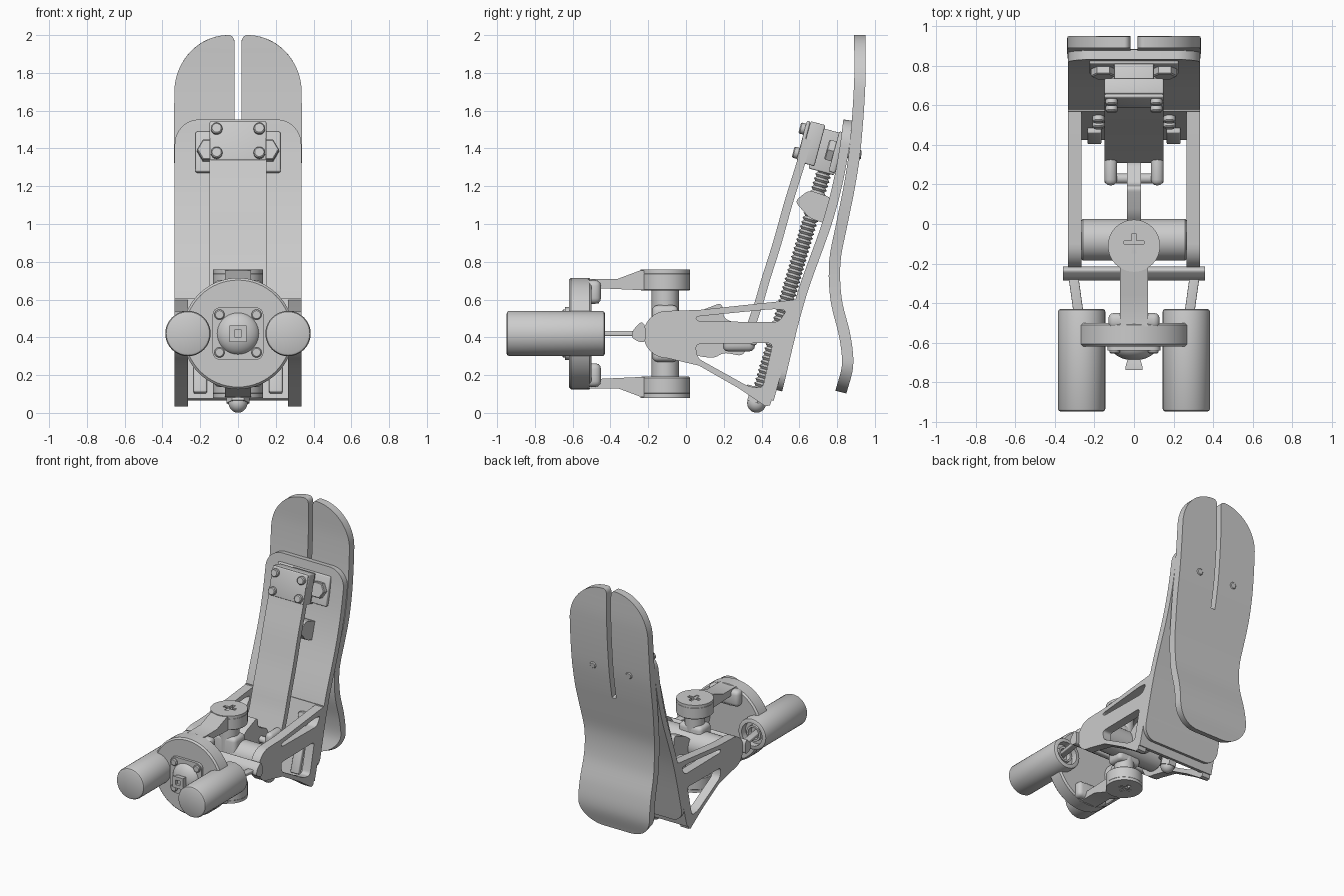
import bpy, bmesh
from math import sin, cos, pi, sqrt, radians
from mathutils import Vector, Matrix

if "Cube" in bpy.data.objects:
    bpy.data.objects.remove(bpy.data.objects["Cube"])

ZC = 0.42  # height of the joint centre


def new_obj(name, bm):
    bmesh.ops.recalc_face_normals(bm, faces=bm.faces)
    me = bpy.data.meshes.new(name)
    bm.to_mesh(me)
    bm.free()
    ob = bpy.data.objects.new(name, me)
    bpy.context.collection.objects.link(ob)
    return ob


def bevel(ob, w, seg=3):
    m = ob.modifiers.new("bevel", 'BEVEL')
    m.width, m.segments, m.limit_method = w, seg, 'ANGLE'
    m.angle_limit = radians(40)
    return ob


def box(name, c, size, rx=0.0, bv=0.008):
    bm = bmesh.new()
    bmesh.ops.create_cube(bm, size=1)
    bm.transform(Matrix.Translation(c) @ Matrix.Rotation(radians(rx), 4, 'X') @ Matrix.Diagonal((*size, 1)))
    return bevel(new_obj(name, bm), bv)


def lathe(name, origin, axis, prof, n=32, rot=0.0):
    """Turned part: prof is a list of (radius, distance along axis)."""
    bm = bmesh.new()
    rings = [[bm.verts.new((r * cos(rot + 2 * pi * i / n), r * sin(rot + 2 * pi * i / n), h))
              for i in range(n)] for r, h in prof]
    for a, b in zip(rings, rings[1:]):
        for i in range(n):
            j = (i + 1) % n
            bm.faces.new((a[i], a[j], b[j], b[i]))
    bmesh.ops.remove_doubles(bm, verts=bm.verts, dist=1e-5)
    q = Vector(axis).normalized().to_track_quat('Z', 'Y').to_matrix().to_4x4()
    bm.transform(Matrix.Translation(origin) @ q)
    return new_obj(name, bm)


def rod(name, p0, p1, r, c=0.006, n=32, rot=0.0):
    d = Vector(p1) - Vector(p0)
    L = d.length
    return lathe(name, p0, d, [(0, 0), (r - c, 0), (r, c), (r, L - c), (r - c, L), (0, L)], n, rot)


def rounded(pts, r, seg=6):
    """Round every corner of a 2D polygon."""
    out = []
    for i, p in enumerate(pts):
        p, a, b = Vector(p), Vector(pts[i - 1]), Vector(pts[(i + 1) % len(pts)])
        s = p + (a - p).normalized() * min(r, (a - p).length * .45)
        e = p + (b - p).normalized() * min(r, (b - p).length * .45)
        for k in range(seg + 1):
            t = k / seg
            out.append(s * (1 - t) ** 2 + p * 2 * t * (1 - t) + e * t * t)
    return out


def plate(name, loops, plane, lo, hi):
    """Extruded outline with holes; plane 'yz' runs along x, 'xy' along z, 'xz' along -y."""
    cu = bpy.data.curves.new(name, 'CURVE')
    cu.dimensions, cu.fill_mode, cu.extrude = '2D', 'BOTH', (hi - lo) / 2
    for lp in loops:
        sp = cu.splines.new('POLY')
        sp.points.add(len(lp) - 1)
        for q, p in zip(sp.points, lp):
            q.co = (p[0], p[1], 0, 1)
        sp.use_cyclic_u = True
    ob = bpy.data.objects.new(name, cu)
    bpy.context.collection.objects.link(ob)
    cols = {'yz': ((0, 1, 0), (0, 0, 1), (1, 0, 0)), 'xy': ((1, 0, 0), (0, 1, 0), (0, 0, 1)),
            'xz': ((1, 0, 0), (0, 0, 1), (0, -1, 0))}[plane]
    m = Matrix(cols).transposed().to_4x4()
    ob.matrix_world = Matrix.Translation(Vector(cols[2]) * (lo + hi) / 2) @ m
    return ob


def interp(pts, z):
    """Smooth value through (z, value) points."""
    n = len(pts)
    i = max(k for k in range(n - 1) if k == 0 or pts[k][0] <= z)
    def slope(k):
        a, b = pts[max(k - 1, 0)], pts[min(k + 1, n - 1)]
        return (b[1] - a[1]) / (b[0] - a[0])
    (z0, v0), (z1, v1) = pts[i], pts[i + 1]
    h = z1 - z0
    t = (z - z0) / h
    return (v0 * (1 + 2 * t) * (1 - t) ** 2 + slope(i) * h * t * (1 - t) ** 2
            + v1 * t * t * (3 - 2 * t) + slope(i + 1) * h * t * t * (t - 1))


def sheet(name, path, width, thick, top, bot, slot=None, n=70):
    """Curved plate: path (z, y), width (z, half width), elliptical corners (rx, rz)."""
    z0, z1 = path[0][0], path[-1][0]
    bm, rows = bmesh.new(), []
    for i in range(n + 1):
        z = (z0 + z1) / 2 - (z1 - z0) / 2 * cos(pi * i / n)
        w = interp(width, z)
        for (rx, rz), d in ((top, z - z1), (bot, z0 - z)):
            if rz and d + rz > 0:
                w -= rx * (1 - sqrt(max(0, 1 - ((d + rz) / rz) ** 2)))
        g = 0.018
        if slot and z > z1 - 0.04:
            g += 0.03 * (1 - sqrt(max(0, 1 - ((z - z1 + .04) / .04) ** 2)))
        rows.append((z, [bm.verts.new((x, interp(path, z), z)) for x in (-w, -g, g, max(w, g + .005))]))
    for (za, a), (zb, b) in zip(rows, rows[1:]):
        for k in range(3):
            if k != 1 or not slot or za < slot:
                bm.faces.new((a[k], a[k + 1], b[k + 1], b[k]))
    ob = new_obj(name, bm)
    m = ob.modifiers.new("thickness", 'SOLIDIFY')
    m.thickness, m.offset = thick, 0
    return ob


# Sole spring with split toe, and the upper leaf spring
sheet("sole_spring", [(.11, .82), (.25, .855), (.4, .842), (.6, .795), (.8, .788), (1, .825), (1.2, .865),
                      (1.4, .895), (1.75, .92), (2, .92)],
      [(.1, .31), (.4, .305), (.75, .30), (1.2, .335), (2, .335)], .06, (.285, .3), (.2, .17), slot=1.1)
sheet("leaf_spring", [(.12, .485), (.6, .605), (1, .745), (1.2, .80), (1.4, .838), (1.55, .858)],
      [(.1, .335), (1.55, .335)], .05, (.13, .13), (.1, .1))
# Front strip of the frame
sheet("front_strip", [(.42, .33), (.58, .385), (.7, .42), (.89, .48), (1.12, .545), (1.33, .61), (1.45, .64)],
      [(.4, .15), (1.45, .15)], .045, (0, 0), (0, 0))

# Ankle bracket: two truss side panels and a sloping back wall
outline = [(-.1 + .125 * cos(a), .415 + .125 * sin(a)) for a in [pi * (.5 + k / 16) for k in range(17)]]
outline += [(.07, .25), (.28, .13), (.42, .035), (.445, .04), (.615, .6), (.585, .6), (.07, .545)]
upper_gap = rounded([(.05, .51), (.46, .55), (.535, .545), (.49, .48), (.06, .485)], .03)
lower_gap = rounded([(.05, .365), (.46, .37), (.405, .13), (.33, .14), (.06, .29)], .03)
for s in (-1, 1):
    plate("bracket_side", [outline, upper_gap, lower_gap], 'yz', s * .30 - .035, s * .30 + .035)
    box("bracket_rib", (s * .2, .455, .2), (.07, .05, .2), -17)
    for z, y in ((.5, .535), (.38, .505)):
        rod("bracket_screw", (s * .18, y + .03, z), (s * .18, y - .02, z + .015), .03)
sheet("bracket_wall", [(.07, .445), (.6, .59)], [(0, .335), (1, .335)], .04, (0, 0), (0, 0), n=4)

# Clamp block at the top of the frame
T = -15
box("clamp_front", (0, .67, 1.425), (.3, .08, .225), T)
box("clamp_core", (0, .745, 1.385), (.2, .14, .225), T)
box("clamp_face_plate", (0, .622, 1.44), (.3, .02, .215), T)
box("clamp_back_plate", (0, .80, 1.38), (.45, .035, .22), T)
for s in (-1, 1):
    rod("clamp_nut", (s * .155, .80, 1.38), (s * .155, .745, 1.395), .063, n=6)
    rod("sole_bolt", (s * .155, .78, 1.385), (s * .155, .928, 1.365), .026)
    for y, z in ((.637, 1.5), (.602, 1.372)):
        rod("clamp_screw", (s * .113, y, z), (s * .113, y - .035, z + .009), .03)

# Threaded adjusting rod, its carriage and the acorn nut at the bottom
p0, p1 = Vector((0, .385, .09)), Vector((0, .735, 1.29))
L, turns = (p1 - p0).length, 52
thread = [(0, 0)]
for i in range(turns):
    thread += [(.031, L * i / turns), (.043, L * (i + .5) / turns)]
lathe("threaded_rod", p0, p1 - p0, thread + [(.03, L), (0, L)], 20)
plate("rod_carriage", [rounded([(.575, 1.12), (.65, 1.18), (.77, 1.14), (.745, 1.0), (.655, 1.03)], .03)],
      'yz', -.13, .13)
down = p0 - p1
lathe("rod_washer", (0, .397, .13), down, [(0, 0), (.075, 0), (.075, .03), (0, .03)])
lathe("acorn_nut", (0, .39, .10), down, [(0, 0), (.062, 0), (.062, .05), (0, .05)], 6)
lathe("acorn_dome", (0, .374, .052), down, [(0, -.01), (.05, -.01)] +
      [(.05 * cos(pi * k / 16), .051 * sin(pi * k / 16)) for k in range(9)])

# Link and clevis between the joint and the front strip
plate("joint_link", [rounded([(-.08, .42), (.05, .53), (.19, .585), (.2, .5), (.3, .46), (.34, .38),
                              (.3, .30), (.2, .32), (.15, .29), (.06, .30)], .03)], 'yz', -.035, .035)
for s in (-1, 1):
    box("clevis_ear", (s * .118, .28, .40), (.065, .17, .15), bv=.03)
box("clevis_bridge", (0, .35, .42), (.3, .05, .12))
rod("clevis_pin", (-.15, .23, .40), (.15, .23, .40), .025)

# Universal joint: cross shaft, post and crossbar
rod("joint_shaft", (-.265, -.08, ZC), (.265, -.08, ZC), .105)
box("joint_block", (0, -.11, ZC), (.2, .14, .3), bv=.03)
rod("joint_post", (0, -.11, .18), (0, -.11, .66), .072)
plate("joint_crossbar", [rounded([(-.29, .40), (-.28, .44), (-.235, .485), (-.215, .46), (-.215, .375), (-.25, .375)], .02)],
      'yz', -.36, .36)

# Front disc with upper and lower yoke arms
rod("front_disc", (0, -.62, ZC), (0, -.50, ZC), .295, .012, 64)
arm = [(-.52, .71), (-.36, .71), (-.24, .755), (-.1, .755), (-.1, .65), (-.24, .65), (-.35, .655), (-.46, .66),
       (-.46, .58), (-.52, .58)]
b, c = .05, .013
cross = [(c, c), (c, b), (-c, b), (-c, c), (-b, c), (-b, -c), (-c, -c), (-c, -b), (c, -b), (c, -c), (b, -c), (b, c)]
circle = [(.132 * cos(pi * k / 24), -.11 + .132 * sin(pi * k / 24)) for k in range(48)]
slot_cut = [(x, y - .1) for x, y in cross]
for s in (1, -1):
    def fz(z): return ZC + s * (z - ZC)
    plate("yoke_arm", [[(y, fz(z)) for y, z in arm]], 'yz', -.07, .07)
    box("yoke_root", (0, -.49, fz(.64)), (.26, .08, .125), bv=.03)
    rod("yoke_boss", (0, -.11, fz(.648)), (0, -.11, fz(.742)), .132, n=48)
    lo, hi = sorted((fz(.738), fz(.76)))
    plate("yoke_cap", [circle, slot_cut], 'xy', lo, hi)

# Square flange, dome and pyramid knob on the front
fl = rounded([(-.135, .28), (.135, .28), (.135, .56), (-.135, .56)], .05)
plate("front_flange", [fl], 'xz', .61, .64)
dome = [(.115 * cos(pi * k / 20), .07 * sin(pi * k / 20)) for k in range(11)]
lathe("front_dome", (0, -.62, ZC), (0, -1, 0), [(0, 0)] + dome, 40)
lathe("pyramid_knob", (0, -.67, ZC), (0, -1, 0), [(0, 0), (.04, 0), (.062, .055), (.062, .07), (.025, .07),
                                               (.025, .05), (0, .05)], 4, pi / 4)
for sx in (-1, 1):
    for sz in (-1, 1):
        rod("flange_screw", (sx * .098, -.62, ZC + sz * .1), (sx * .098, -.655, ZC + sz * .1), .027)

# Side actuators with hollow rear ends and flat push rods
for s in (-1, 1):
    lathe("actuator_body", (s * .265, -.95, ZC), (0, 1, 0),
          [(0, 0), (.105, 0), (.115, .005), (.12, .015), (.12, .505), (.117, .515), (.108, .52), (.088, .52),
           (.088, .47), (.06, .47), (.06, .5), (.045, .5), (.045, .46), (0, .46)], 40)
    r = box("push_rod", (0, 0, 0), (.05, .29, .026), bv=.006)
    r.location = (s * .292, -.37, ZC)
    r.rotation_euler.z = -s * radians(8)

# Apply modifiers and curves, then smooth by angle
bpy.context.view_layer.update()
for ob in bpy.context.scene.objects:
    ob.select_set(True)
bpy.context.view_layer.objects.active = bpy.context.scene.objects["sole_spring"]
bpy.ops.object.convert(target='MESH')
bpy.ops.object.shade_smooth_by_angle(angle=radians(35))
